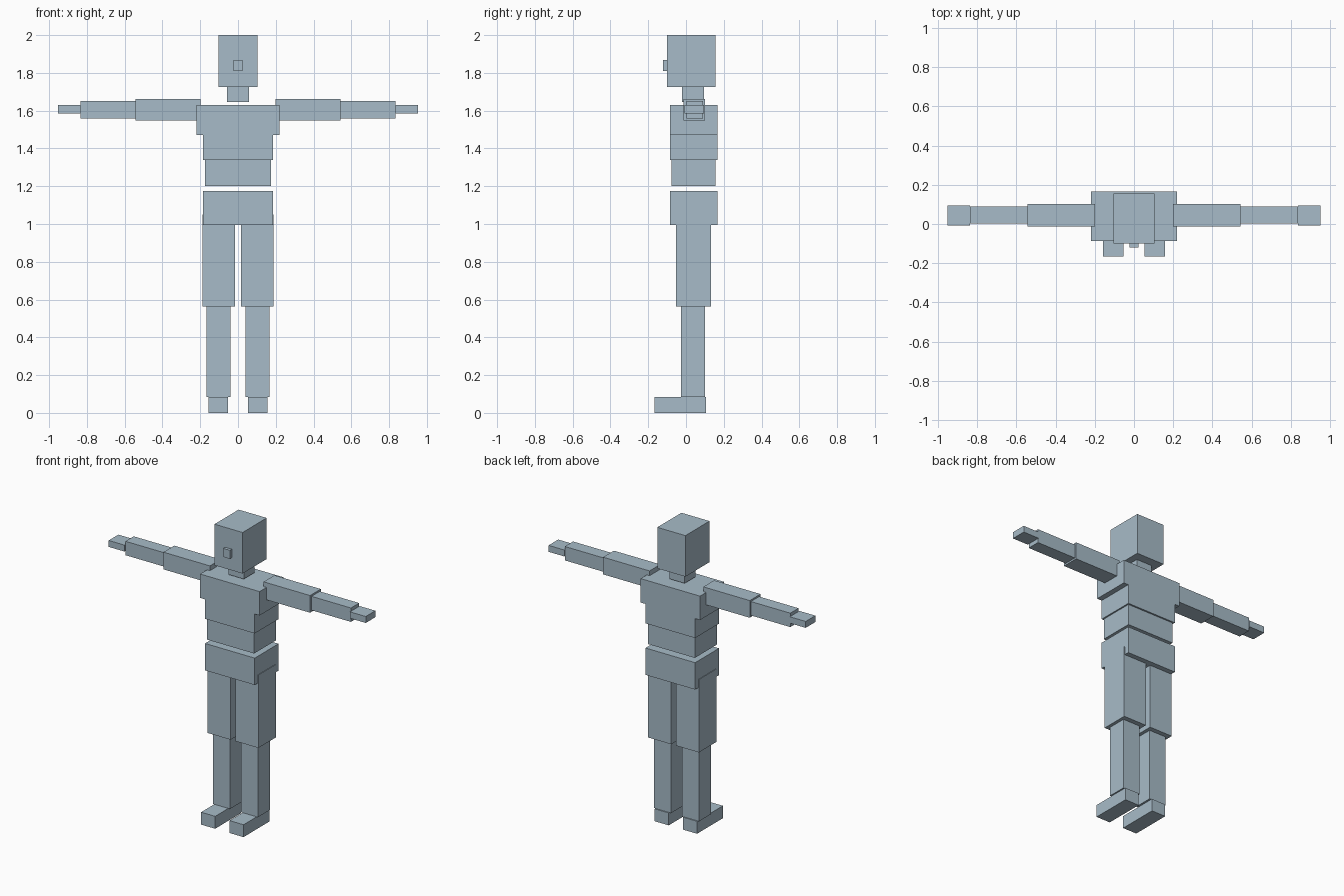
import bpy
import bmesh

mat = bpy.data.materials.new("blue_grey")
mat.diffuse_color = (0.39, 0.50, 0.58, 1.0)


def box(name, x, y, z):
    """Box spanning the given (min, max) ranges."""
    bm = bmesh.new()
    bmesh.ops.create_cube(bm, size=1.0)
    for v in bm.verts:
        v.co = [r[0] if c < 0 else r[1] for c, r in zip(v.co, (x, y, z))]
    mesh = bpy.data.meshes.new(name)
    bm.to_mesh(mesh)
    bm.free()
    mesh.materials.append(mat)
    bpy.context.collection.objects.link(bpy.data.objects.new(name, mesh))


# Head and torso: half width, depth range, height range
for name, w, y, z in [
    ("head", 0.104, (-0.10, 0.155), (1.725, 2.0)),
    ("nose", 0.024, (-0.121, -0.10), (1.81, 1.867)),
    ("neck", 0.057, (-0.02, 0.095), (1.645, 1.725)),
    ("shoulders", 0.220, (-0.086, 0.166), (1.47, 1.63)),
    ("chest", 0.184, (-0.086, 0.166), (1.34, 1.47)),
    ("waist", 0.174, (-0.078, 0.155), (1.20, 1.34)),
    ("hips", 0.184, (-0.086, 0.166), (0.995, 1.175)),
]:
    box(name, (-w, w), y, z)

# Limbs, built on both sides
for name, x, y, z in [
    ("upper_arm", (0.199, 0.543), (-0.013, 0.101), (1.547, 1.662)),
    ("forearm", (0.543, 0.835), (0.002, 0.089), (1.558, 1.651)),
    ("hand", (0.835, 0.952), (-0.008, 0.094), (1.586, 1.629)),
    ("thigh", (0.017, 0.188), (-0.053, 0.132), (0.562, 1.05)),
    ("shin", (0.040, 0.167), (-0.027, 0.10), (0.083, 0.562)),
    ("foot", (0.053, 0.157), (-0.166, 0.107), (0.0, 0.083)),
]:
    box("right_" + name, (-x[1], -x[0]), y, z)
    box("left_" + name, x, y, z)
